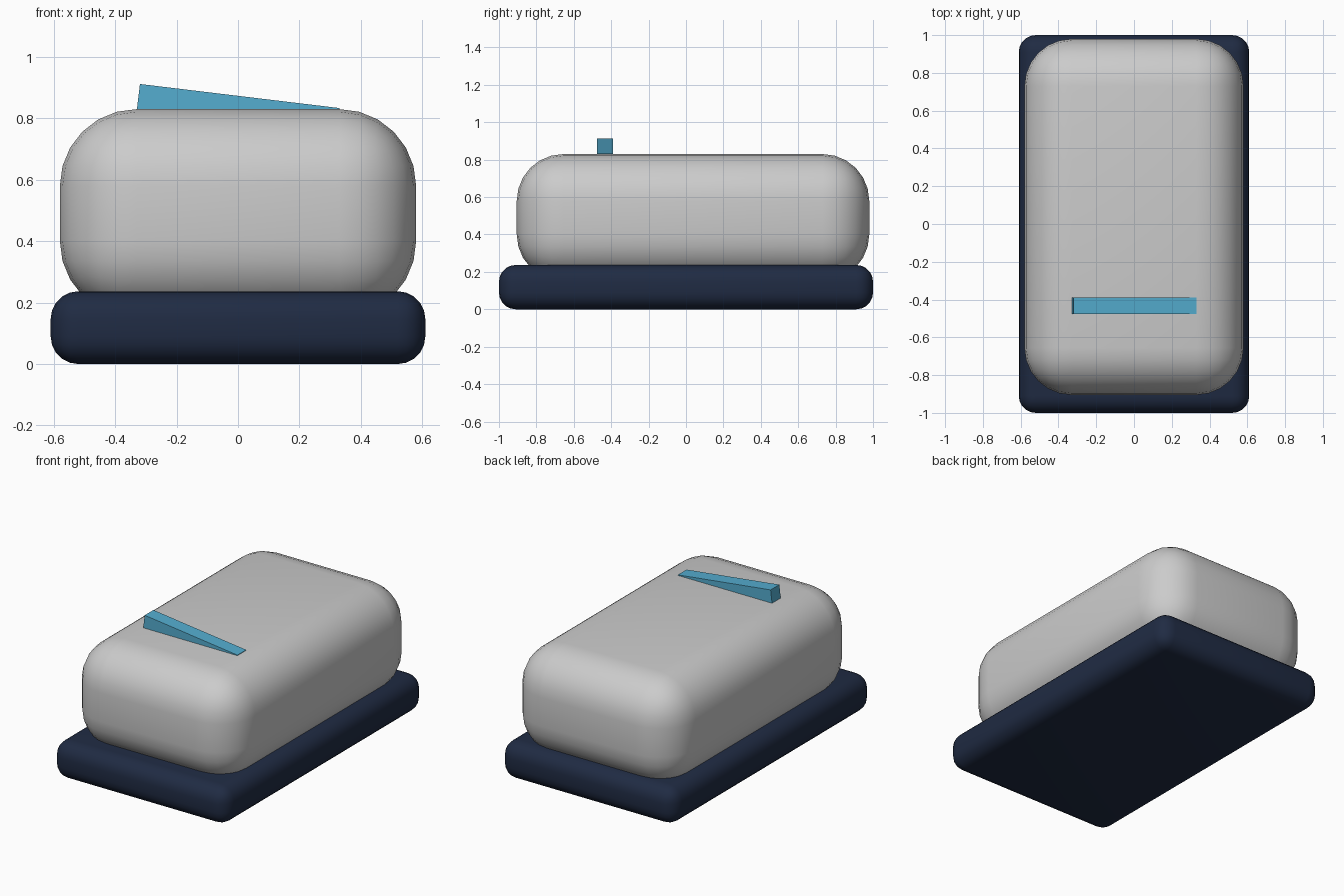
import bpy
import math

if "Cube" in bpy.data.objects:
    bpy.data.objects.remove(bpy.data.objects["Cube"])


def material(name, color):
    mat = bpy.data.materials.new(name)
    mat.diffuse_color = (*color, 1)
    mat.use_nodes = True
    mat.node_tree.nodes["Principled BSDF"].inputs["Base Color"].default_value = mat.diffuse_color
    return mat


def box(name, low, high, radius=0, segments=6, mat=None):
    """Box between two corners, optionally with rounded edges."""
    center = [(a + b) / 2 for a, b in zip(low, high)]
    bpy.ops.mesh.primitive_cube_add(size=1, location=center)
    ob = bpy.context.object
    ob.name = name
    ob.scale = [b - a for a, b in zip(low, high)]
    bpy.ops.object.transform_apply(location=False, rotation=False, scale=True)
    if radius:
        bevel = ob.modifiers.new("Rounding", 'BEVEL')
        bevel.width = radius
        bevel.segments = segments
        bpy.ops.object.modifier_apply(modifier=bevel.name)
        bpy.ops.object.shade_smooth_by_angle(angle=math.radians(40))
    if mat:
        ob.data.materials.append(mat)
    return ob


navy = material("navy", (0.014, 0.024, 0.056))
blue = material("light_blue", (0.09, 0.42, 0.63))

# Rounded base slab
box("base", (-0.61, -1.0, 0.0), (0.61, 1.0, 0.237), 0.09, 5, navy)

# Soft main body, sunk slightly into the base
box("body", (-0.58, -0.905, 0.15), (0.58, 0.98, 0.83), 0.25, 6)

# Tilted bar half buried in the top of the body
bar = box("top_bar", (-0.327, -0.477, 0.783), (0.327, -0.39, 0.873), mat=blue)
bar.location.z = 0.828
bar.rotation_euler.y = 0.12
